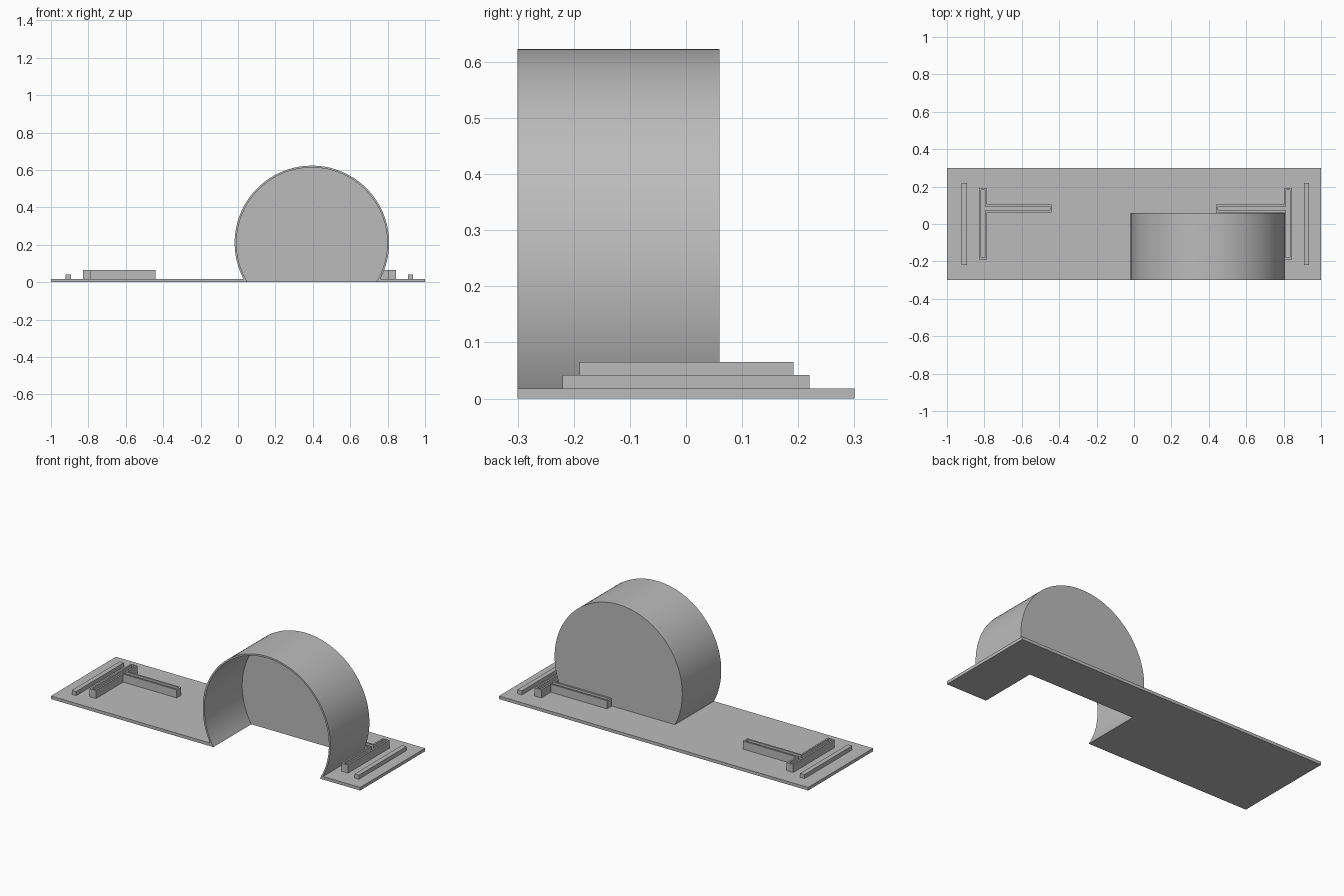
import bpy, bmesh, math
from math import cos, sin

cube = bpy.data.objects.get("Cube")
if cube:
    bpy.data.objects.remove(cube)

grey = bpy.data.materials.new("light_grey")
grey.use_nodes = True
GREY = (0.5, 0.5, 0.5, 1)
grey.diffuse_color = GREY
grey.node_tree.nodes["Principled BSDF"].inputs["Base Color"].default_value = GREY


def finish(bm, name):
    bmesh.ops.recalc_face_normals(bm, faces=bm.faces)
    mesh = bpy.data.meshes.new(name)
    bm.to_mesh(mesh)
    bm.free()
    mesh.materials.append(grey)
    obj = bpy.data.objects.new(name, mesh)
    bpy.context.collection.objects.link(obj)
    return obj


def loop(bm, points, z):
    return [bm.verts.new((x, y, z)) for x, y in points]


def walls(bm, a, b, closed=True):
    n = len(a)
    for i in range(n if closed else n - 1):
        j = (i + 1) % n
        bm.faces.new((a[i], a[j], b[j], b[i]))


def prism(name, points, z0, z1):
    bm = bmesh.new()
    low, high = loop(bm, points, z0), loop(bm, points, z1)
    bm.faces.new(low)
    bm.faces.new(high)
    walls(bm, low, high)
    return finish(bm, name)


# Base plate with a notch under the arch
CX, CZ, R, WALL = 0.395, 0.21, 0.413, 0.01
FRONT, BACK, TOP = -0.3, 0.06, 0.018
nl, nr = CX - 0.355, CX + 0.355
prism("base_plate", [(-1, FRONT), (nl, FRONT), (nl, BACK), (nr, BACK),
                     (nr, FRONT), (1, FRONT), (1, 0.3), (-1, 0.3)], 0, TOP)


# Wheel arch: open in front and below, closed at the back
def arc(bm, r, y, steps=72):
    start = -math.asin(CZ / r)
    span = math.pi - 2 * start
    angles = [start + span * i / steps for i in range(steps + 1)]
    return [bm.verts.new((CX + r * cos(a), y, CZ + r * sin(a))) for a in angles]


bm = bmesh.new()
outer_front, outer_back = arc(bm, R, FRONT), arc(bm, R, BACK)
inner_front, inner_back = arc(bm, R - WALL, FRONT), arc(bm, R - WALL, BACK - WALL)
walls(bm, outer_front, outer_back, False)
walls(bm, inner_front, inner_back, False)
walls(bm, outer_front, inner_front, False)
bm.faces.new(outer_back)
bm.faces.new(inner_back)
for k in (0, -1):
    bm.faces.new((outer_front[k], outer_back[k], inner_back[k], inner_front[k]))
bm.faces.new((outer_back[0], outer_back[-1], inner_back[-1], inner_back[0]))
arch = finish(bm, "wheel_arch")
bpy.context.view_layer.objects.active = arch
arch.select_set(True)
bpy.ops.object.shade_smooth_by_angle(angle=math.radians(30))
arch.select_set(False)


# Hollow T-shaped channels, stem pointing to the middle
def tee(side, out, inn, tip, inset):
    d = inset
    pts = [(out - d, -0.19 + d), (inn + d, -0.19 + d), (inn + d, 0.062 + d),
           (tip + d, 0.062 + d), (tip + d, 0.104 - d), (inn + d, 0.104 - d),
           (inn + d, 0.192 - d), (out - d, 0.192 - d)]
    return [(side * x, y) for x, y in pts]


def channel(name, side, out, inn, tip):
    bm = bmesh.new()
    outline, hollow = tee(side, out, inn, tip, 0), tee(side, out, inn, tip, 0.01)
    ob, ot = loop(bm, outline, TOP), loop(bm, outline, 0.065)
    ib, it = loop(bm, hollow, TOP), loop(bm, hollow, 0.065)
    for a, b in ((ob, ot), (ib, it), (ot, it), (ob, ib)):
        walls(bm, a, b)
    finish(bm, name)


channel("right_channel", -1, 0.828, 0.786, 0.44)
channel("left_channel", 1, 0.845, 0.802, 0.438)

# Low end strips
for name, x in (("right_strip", -0.907), ("left_strip", 0.922)):
    a, b = x - 0.014, x + 0.014
    prism(name, [(a, -0.22), (b, -0.22), (b, 0.22), (a, 0.22)], TOP, 0.042)
